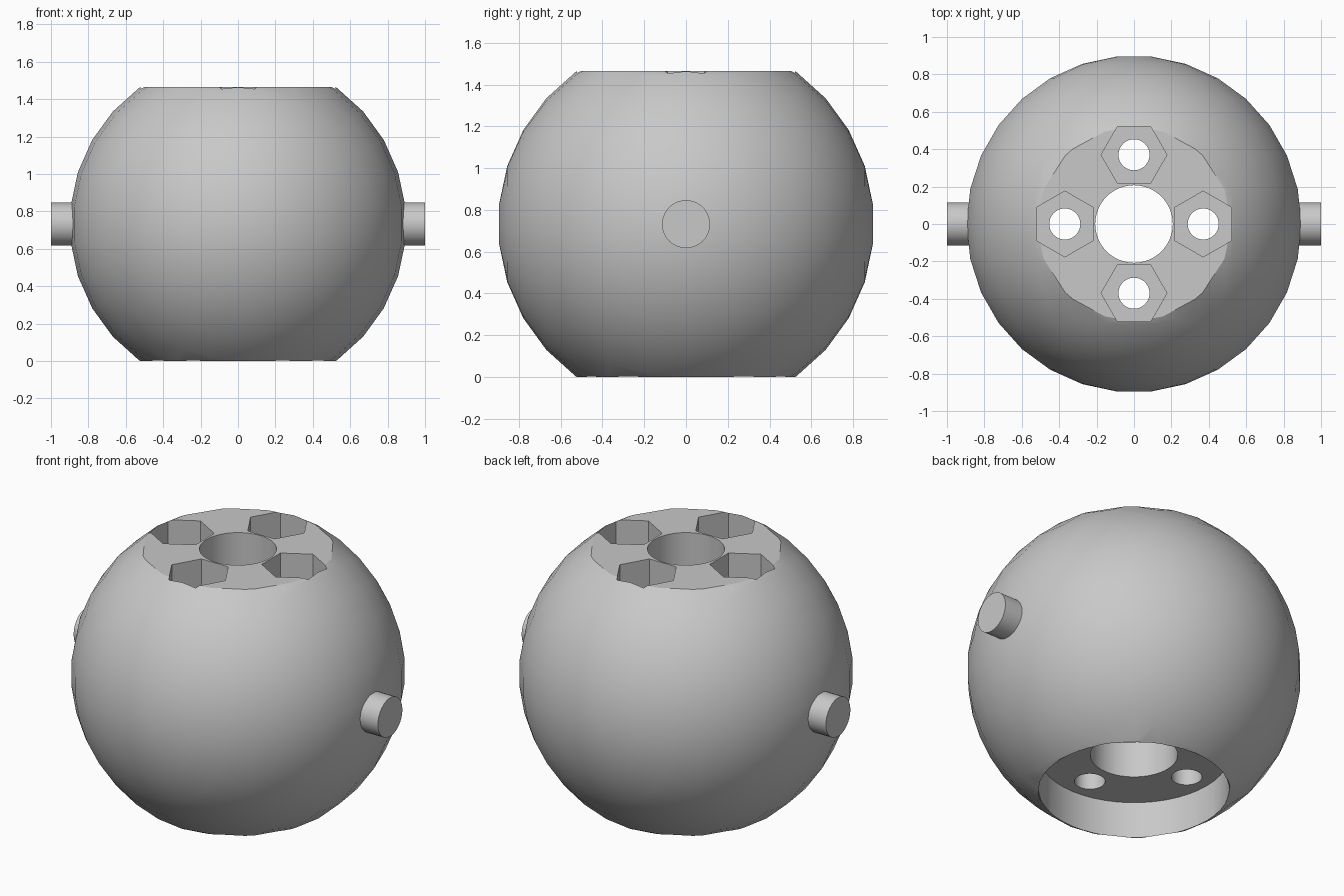
import bpy, bmesh, math
from mathutils import Matrix

cube = bpy.data.objects.get("Cube")
if cube:
    bpy.data.objects.remove(cube)

MID = 0.732            # centre height of the ball; it is cut flat at 0 and 2 * MID
TOP = 2 * MID
R = 0.9
SEG = 30

grey = bpy.data.materials.new("plain_grey")
grey.use_nodes = True
colour = (0.58, 0.58, 0.58, 1)
grey.diffuse_color = colour
grey.node_tree.nodes["Principled BSDF"].inputs["Base Color"].default_value = colour


def add_object(name, bm):
    bmesh.ops.recalc_face_normals(bm, faces=bm.faces)
    mesh = bpy.data.meshes.new(name)
    bm.to_mesh(mesh)
    bm.free()
    mesh.materials.append(grey)
    obj = bpy.data.objects.new(name, mesh)
    bpy.context.collection.objects.link(obj)
    return obj


def prism(name, radius, length, matrix, sides=48):
    bm = bmesh.new()
    bmesh.ops.create_cone(bm, cap_ends=True, segments=sides, radius1=radius,
                          radius2=radius, depth=length, matrix=matrix)
    return add_object(name, bm)


def upright(name, radius, z0, z1, x=0, y=0, sides=48, turn=0):
    place = Matrix.Translation((x, y, (z0 + z1) / 2)) @ Matrix.Rotation(turn, 4, "Z")
    return prism(name, radius, z1 - z0, place, sides)


def select_only(obj):
    bpy.ops.object.select_all(action="DESELECT")
    obj.select_set(True)
    bpy.context.view_layer.objects.active = obj


def cut(obj, cutter):
    cutter.hide_render = True
    mod = obj.modifiers.new("cut", "BOOLEAN")
    mod.operation = "DIFFERENCE"
    mod.solver = "EXACT"
    mod.object = cutter
    select_only(obj)
    bpy.ops.object.modifier_apply(modifier=mod.name)
    bpy.data.objects.remove(cutter)


# Ball: rings stacked along y, with small flat caps front and back
bm = bmesh.new()
rings = []
for i in range(SEG // 2):
    polar = math.pi * (i + 0.5) / (SEG // 2)
    ring = []
    for j in range(SEG):
        a = 2 * math.pi * j / SEG + math.pi / 2
        r = R * math.sin(polar)
        ring.append(bm.verts.new((r * math.cos(a), -R * math.cos(polar),
                                  MID + r * math.sin(a))))
    rings.append(ring)
for low, high in zip(rings, rings[1:]):
    for j in range(SEG):
        k = (j + 1) % SEG
        bm.faces.new((low[j], low[k], high[k], high[j]))
bm.faces.new(rings[0])
bm.faces.new(rings[-1])

# Flat top and bottom
for z, normal in ((0, -1), (TOP, 1)):
    geom = bm.verts[:] + bm.edges[:] + bm.faces[:]
    found = bmesh.ops.bisect_plane(bm, geom=geom, plane_co=(0, 0, z),
                                   plane_no=(0, 0, normal), clear_outer=True)
    rim = [e for e in found["geom_cut"] if isinstance(e, bmesh.types.BMEdge)]
    bmesh.ops.edgeloop_fill(bm, edges=rim)
body = add_object("ball_body", bm)

# Round recess underneath and the stepped central bore
cut(body, upright("recess_cutter", 0.513, -0.2, 0.216))
cut(body, upright("lower_bore_cutter", 0.235, 0.1, MID))
cut(body, upright("upper_bore_cutter", 0.2075, MID - 0.1, TOP + 0.2))

# Four bolt holes with hexagonal nut pockets
for i in range(4):
    a = i * math.pi / 2
    x, y = 0.37 * math.cos(a), 0.37 * math.sin(a)
    cut(body, upright("bolt_cutter", 0.083, 0.1, TOP + 0.2, x, y, 32))
    # a flat side of each pocket faces the bore
    cut(body, upright("nut_cutter", 0.176, TOP - 0.4, TOP + 0.2, x, y, 6, a))

# Side pegs
parts = [body]
for name, side in (("left_peg", 1), ("right_peg", -1)):
    place = Matrix.Translation((side * 0.9, 0, MID)) @ Matrix.Rotation(math.pi / 2, 4, "Y")
    parts.append(prism(name, 0.115, 0.2, place, SEG))

for obj in parts:
    select_only(obj)
    bpy.ops.object.shade_smooth_by_angle(angle=math.radians(25))
